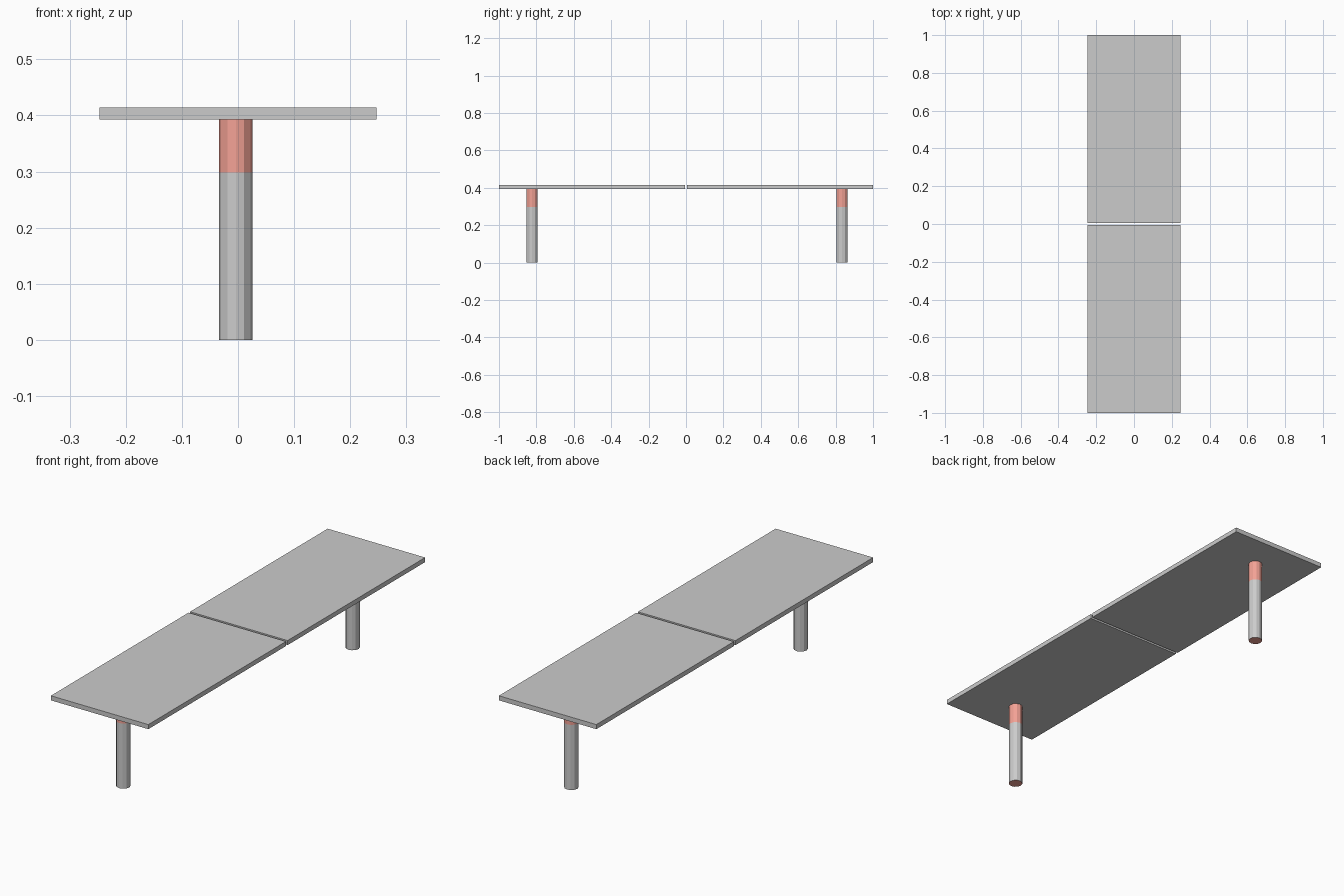
import bpy, bmesh, math

if "Cube" in bpy.data.objects:
    bpy.data.objects.remove(bpy.data.objects["Cube"])

SIDES, RADIUS = 12, 0.03
LEG_X = -0.004
Z_BAND, Z_UNDER, Z_TOP = 0.298, 0.393, 0.414

grey = bpy.data.materials.new("grey_paint")
grey.diffuse_color = (0.8, 0.8, 0.8, 1)
grey.use_nodes = True
grey.node_tree.nodes["Principled BSDF"].inputs["Base Color"].default_value = grey.diffuse_color
red = bpy.data.materials.new("red_paint")
red.diffuse_color = (0.9, 0.36, 0.3, 1)
red.use_nodes = True
red.node_tree.nodes["Principled BSDF"].inputs["Base Color"].default_value = red.diffuse_color


def finish(bm, name):
    bmesh.ops.recalc_face_normals(bm, faces=bm.faces)
    mesh = bpy.data.meshes.new(name)
    bm.to_mesh(mesh)
    bm.free()
    obj = bpy.data.objects.new(name, mesh)
    bpy.context.collection.objects.link(obj)
    return obj


def slab(name, y0, y1):
    bm = bmesh.new()
    bmesh.ops.create_cube(bm, size=1)
    bmesh.ops.scale(bm, vec=(0.493, y1 - y0, Z_TOP - Z_UNDER), verts=bm.verts)
    bmesh.ops.translate(bm, vec=(0, (y0 + y1) / 2, (Z_TOP + Z_UNDER) / 2), verts=bm.verts)
    return finish(bm, name)


def leg(name, y):
    # Stacked rings: grey shaft, red upper band, red end caps
    bm = bmesh.new()
    rings = [[bm.verts.new((LEG_X + RADIUS * math.cos(2 * math.pi * i / SIDES),
                            y + RADIUS * math.sin(2 * math.pi * i / SIDES), z))
              for i in range(SIDES)] for z in (0, Z_BAND, Z_UNDER)]
    for k in range(2):
        for i in range(SIDES):
            j = (i + 1) % SIDES
            face = bm.faces.new((rings[k][i], rings[k][j], rings[k + 1][j], rings[k + 1][i]))
            face.material_index = k
    for ring in (rings[0], rings[2]):
        bm.faces.new(ring).material_index = 1
    obj = finish(bm, name)
    obj.data.materials.append(grey)
    obj.data.materials.append(red)
    return obj


# Two table top panels with a narrow gap
slab("front_top_panel", -1.0, -0.005)
slab("back_top_panel", 0.006, 1.0)

# Single leg under the outer end of each panel
leg("front_leg", -0.823)
leg("back_leg", 0.834)
